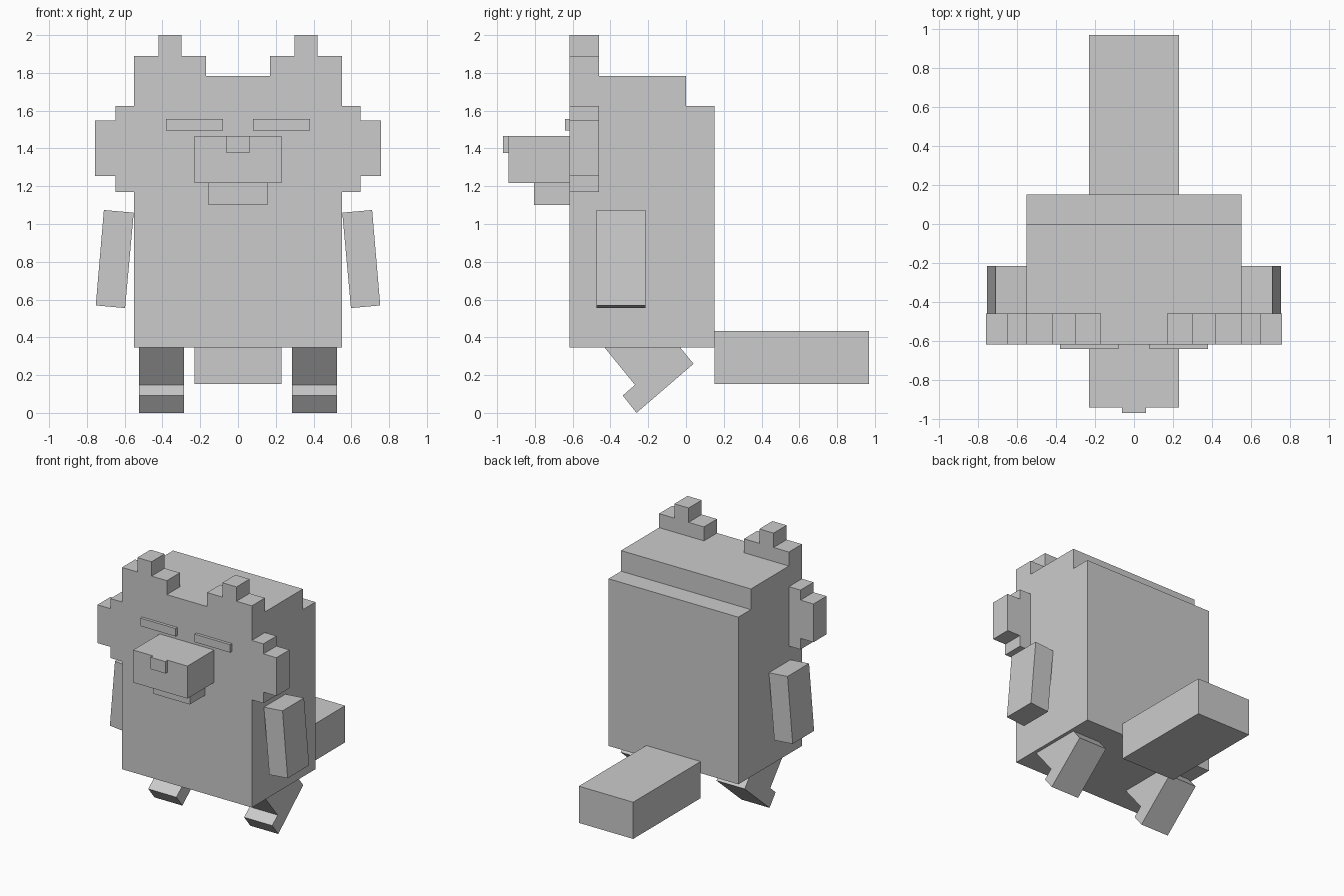
import bpy, bmesh
from mathutils import Vector

cube = bpy.data.objects.get("Cube")
if cube:
    bpy.data.objects.remove(cube, do_unlink=True)

grey = bpy.data.materials.new("plain grey")
grey.use_nodes = True
grey.diffuse_color = (0.6, 0.6, 0.6, 1)
grey.node_tree.nodes["Principled BSDF"].inputs["Base Color"].default_value = (0.6, 0.6, 0.6, 1)


def prism(name, outline, start, end, axis, flip=False):
    """Extrude an outline along x (outline in y, z) or along y (outline in x, z)."""
    bm = bmesh.new()
    sign = -1 if flip else 1
    points = []
    for a, z in outline:
        points.append((start * sign, a, z) if axis == "x" else (a * sign, start, z))
    face = bm.faces.new([bm.verts.new(p) for p in points])
    shift = Vector(((end - start) * sign, 0, 0)) if axis == "x" else Vector((0, end - start, 0))
    ext = bmesh.ops.extrude_face_region(bm, geom=[face])
    bmesh.ops.translate(bm, vec=shift, verts=[v for v in ext["geom"] if isinstance(v, bmesh.types.BMVert)])
    bmesh.ops.recalc_face_normals(bm, faces=bm.faces)
    mesh = bpy.data.meshes.new(name)
    bm.to_mesh(mesh)
    bm.free()
    mesh.materials.append(grey)
    obj = bpy.data.objects.new(name, mesh)
    bpy.context.collection.objects.link(obj)
    return obj


def box(name, x, y, z, flip=False):
    outline = [(x[0], z[0]), (x[1], z[0]), (x[1], z[1]), (x[0], z[1])]
    return prism(name, outline, y[0], y[1], "y", flip)


FACE, BACK = -0.618, 0.152      # front and back planes of the body
PLATE = -0.46                   # back of the ears and cheeks

# Body with a stepped back edge at the top
body = [(FACE, 0.345), (BACK, 0.345), (BACK, 1.625), (0, 1.625), (0, 1.783), (FACE, 1.783)]
prism("body", body, -0.55, 0.55, "x")

# Muzzle, nose, jaw and tail
box("muzzle", (-0.23, 0.23), (-0.94, FACE), (1.217, 1.466))
box("nose", (-0.062, 0.062), (-0.968, -0.94), (1.375, 1.466))
box("jaw", (-0.155, 0.155), (-0.805, FACE), (1.10, 1.217))
box("tail", (-0.23, 0.23), (BACK, 0.968), (0.153, 0.434))

# Stepped outlines of the paired parts
ear = [(0.17, 1.783), (0.55, 1.783), (0.55, 1.89), (0.42, 1.89),
       (0.42, 2), (0.30, 2), (0.30, 1.89), (0.17, 1.89)]
cheek = [(0.55, 1.17), (0.648, 1.17), (0.648, 1.255), (0.758, 1.255),
         (0.758, 1.548), (0.648, 1.548), (0.648, 1.625), (0.55, 1.625)]
arm = [(0.552, 1.06), (0.598, 0.555), (0.753, 0.569), (0.71, 1.074)]
leg = [(-0.475, 0.4), (-0.27, 0.148), (-0.335, 0.092), (-0.262, 0),
       (0.04, 0.26), (-0.075, 0.4)]

for side, flip in (("left", False), ("right", True)):
    prism(side + "_ear", ear, FACE, PLATE, "y", flip)
    prism(side + "_cheek", cheek, FACE, PLATE, "y", flip)
    prism(side + "_arm", arm, -0.475, -0.215, "y", flip)
    prism(side + "_leg", leg, 0.287, 0.525, "x", flip)
    box(side + "_eye", (0.08, 0.38), (-0.64, FACE), (1.495, 1.556), flip)
